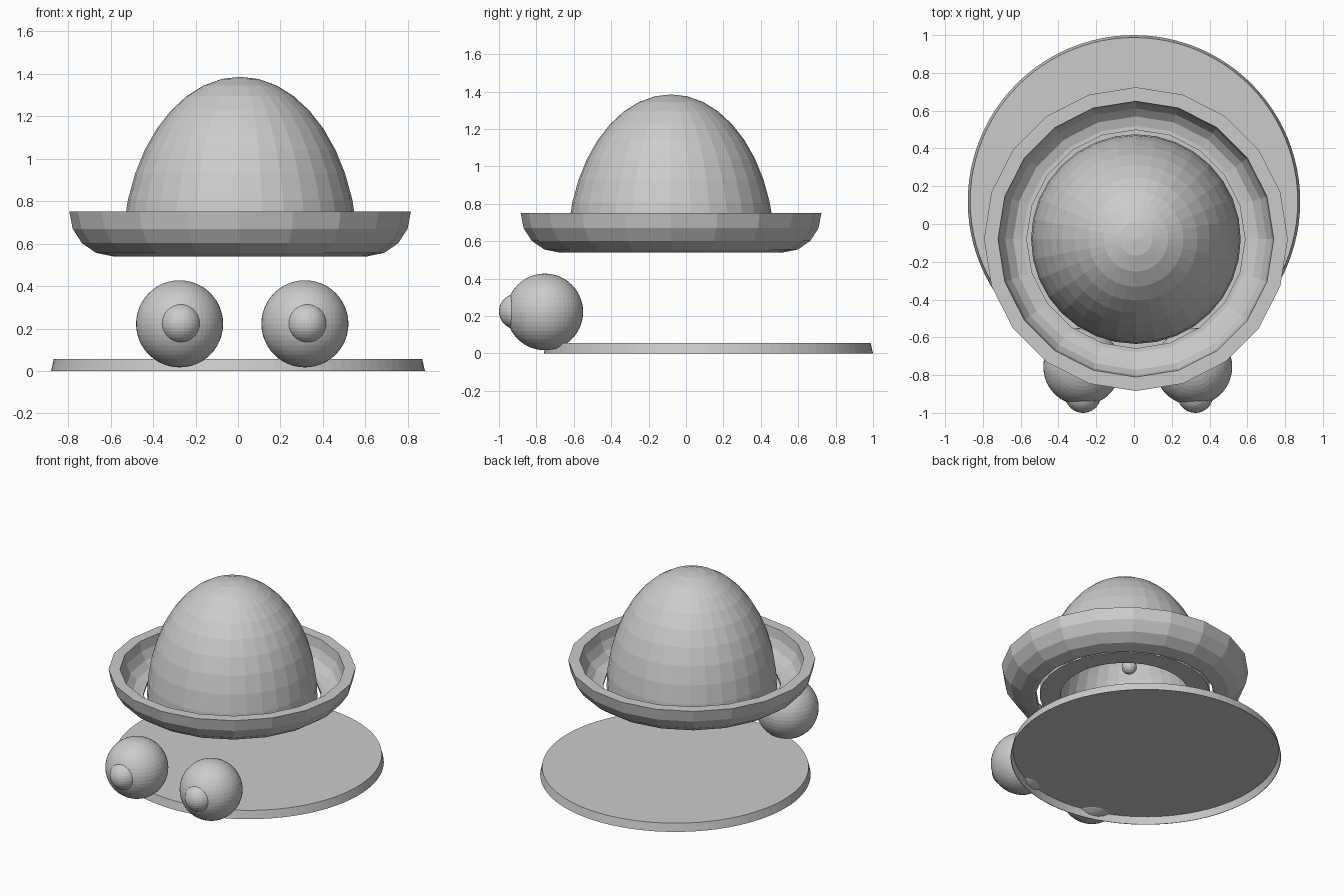
import bpy, bmesh, math
from mathutils import Matrix

if "Cube" in bpy.data.objects:
    bpy.data.objects.remove(bpy.data.objects["Cube"])

grey = bpy.data.materials.new("plain grey")
grey.diffuse_color = (0.6, 0.6, 0.6, 1)
grey.use_nodes = True
grey.node_tree.nodes["Principled BSDF"].inputs["Base Color"].default_value = grey.diffuse_color


def finish(name, bm):
    bmesh.ops.remove_doubles(bm, verts=bm.verts, dist=1e-5)
    bmesh.ops.recalc_face_normals(bm, faces=bm.faces)
    me = bpy.data.meshes.new(name)
    bm.to_mesh(me)
    bm.free()
    me.materials.append(grey)
    ob = bpy.data.objects.new(name, me)
    bpy.context.collection.objects.link(ob)
    return ob


def lathe(name, profile, sides, cx, cy):
    """Spin a closed (radius, z) profile around a vertical axis."""
    bm = bmesh.new()
    rings = []
    for i in range(sides):
        a = 2 * math.pi * i / sides
        rings.append([bm.verts.new((cx + r * math.cos(a), cy + r * math.sin(a), z))
                      for r, z in profile])
    n = len(profile)
    for i in range(sides):
        a, b = rings[i], rings[(i + 1) % sides]
        for j in range(n):
            k = (j + 1) % n
            ra, rb = profile[j][0], profile[k][0]
            if ra == 0 and rb == 0:
                continue
            if ra == 0:
                bm.faces.new((a[j], b[k], a[k]))
            elif rb == 0:
                bm.faces.new((a[j], b[j], a[k]))
            else:
                bm.faces.new((a[j], b[j], b[k], a[k]))
    return finish(name, bm)


def ball(name, center, radius, segs, rings):
    bm = bmesh.new()
    bmesh.ops.create_uvsphere(bm, u_segments=segs, v_segments=rings, radius=radius,
                              matrix=Matrix.Translation(center))
    return finish(name, bm)


def arc(r0, z0, rx, rz, start, end, steps):
    pts = []
    for i in range(steps + 1):
        t = math.radians(start + (end - start) * i / steps)
        r = r0 + rx * math.cos(t)
        pts.append((0 if abs(r) < 1e-6 else r, z0 + rz * math.sin(t)))
    return pts


# Round base plate, hollow underneath, with slightly tapered edge
lathe("base_disc", [(0, 0.05), (0.864, 0.05), (0.877, 0), (0.88, 0),
                    (0.867, 0.057), (0, 0.057)], 96, 0, 0.12)

# Upturned brim: thick quarter-round trough with an open middle
brim = (arc(0.6, 0.75, 0.204, 0.21, 0, -90, 4) + [(0.583, 0.541), (0.578, 0.57)]
        + arc(0.6, 0.75, 0.13, 0.18, -90, 0, 4))
lathe("brim", brim, 20, 0.01, -0.08)

# Hollow thick-walled dome
dome = (arc(0, 0.55, 0.555, 0.835, 0, 90, 10)
        + arc(0, 0.55, 0.42, 0.70, 90, 0, 10))
lathe("dome", dome, 32, 0.01, -0.08)

# Small knob inside the dome
ball("inner_knob", (-0.01, -0.06, 0.76), 0.05, 12, 8)

# Eyes with bulging pupils
for side, x, px in (("left", -0.275, -0.27), ("right", 0.315, 0.325)):
    ball(side + "_eye", (x, -0.755, 0.222), 0.205, 48, 24)
    ball(side + "_pupil", (px, -0.905, 0.224), 0.095, 32, 16)
